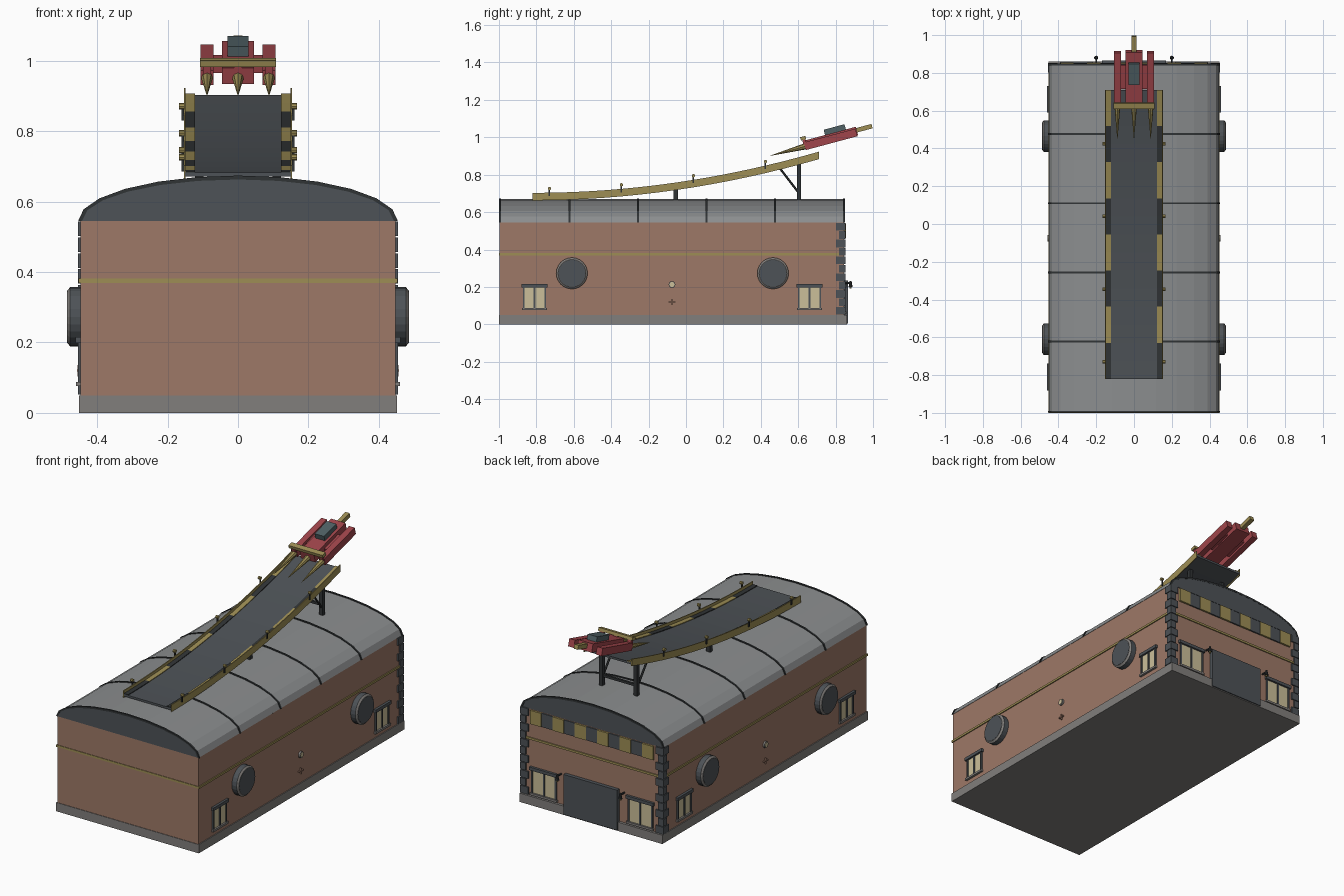
import bpy, bmesh
from math import sin, cos, pi, radians
from mathutils import Matrix, Vector

if "Cube" in bpy.data.objects:
    bpy.data.objects.remove(bpy.data.objects["Cube"])


def mat(name, r, g, b):
    m = bpy.data.materials.new(name)
    m.diffuse_color = (r, g, b, 1)
    m.use_nodes = True
    m.node_tree.nodes["Principled BSDF"].inputs["Base Color"].default_value = m.diffuse_color
    return m


BRICK = mat("brick", .34, .19, .135)
YELLOW = mat("yellow", .34, .27, .09)
DARK = mat("dark_metal", .075, .085, .095)
BLACK = mat("black_iron", .03, .034, .036)
STONE = mat("stone", .22, .21, .2)
ROOF = mat("roof_tin", .26, .27, .275)
RED = mat("red", .35, .06, .07)
CREAM = mat("cream_glass", .6, .52, .32)
GLASS = mat("canopy_glass", .08, .12, .13)
I = Matrix()


def finish(name, bm, m, M=I):
    bm.transform(M)
    bmesh.ops.recalc_face_normals(bm, faces=bm.faces)
    me = bpy.data.meshes.new(name)
    bm.to_mesh(me)
    bm.free()
    me.materials.append(m)
    o = bpy.data.objects.new(name, me)
    bpy.context.collection.objects.link(o)
    return o


def box(name, x, y, z, m, M=I):
    """Box from (min, max) pairs."""
    bm = bmesh.new()
    bmesh.ops.create_cube(bm, size=1)
    for v in bm.verts:
        v.co = Vector(((p[0] + p[1]) / 2 + c * (p[1] - p[0]) for p, c in zip((x, y, z), v.co)))
    return finish(name, bm, m, M)


def extrude(name, pts, vec, m):
    bm = bmesh.new()
    f = bm.faces.new([bm.verts.new(p) for p in pts])
    r = bmesh.ops.extrude_face_region(bm, geom=[f])
    bmesh.ops.translate(bm, vec=vec, verts=[v for v in r["geom"] if isinstance(v, bmesh.types.BMVert)])
    return finish(name, bm, m)


def cone(name, a, b, r1, r2, m, M=I, n=24):
    """Cylinder or cone from point a to point b."""
    a, b = Vector(a), Vector(b)
    bm = bmesh.new()
    bmesh.ops.create_cone(bm, cap_ends=True, segments=n, radius1=r1, radius2=r2, depth=(b - a).length)
    q = (b - a).to_track_quat('Z', 'Y').to_matrix().to_4x4()
    return finish(name, bm, m, M @ Matrix.Translation((a + b) / 2) @ q)


# Hall body
box("plinth", (-.452, .452), (-1, .86), (0, .05), STONE)
box("walls", (-.447, .447), (-.997, .845), (.05, .547), BRICK)
box("belt_course", (-.453, .453), (-1, .851), (.369, .381), YELLOW)


# Barrel roof with gables and ribs
def arch(y, g=0.0, n=12):
    return [(cos(pi * i / n) * (.449 + g), y, .545 + sin(pi * i / n) * (.124 + g)) for i in range(n + 1)]


extrude("barrel_roof", arch(-.99), (0, 1.83, 0), ROOF)
extrude("front_gable", arch(-.998, -.002), (0, .01, 0), DARK)
extrude("back_gable", arch(.838, -.002), (0, .01, 0), DARK)
for y in (-.994, -.622, -.256, .11, .476, .844):
    outer, inner = arch(y - .005, .005), arch(y - .005, -.006)
    extrude("roof_rib", outer + inner[::-1], (0, .01, 0), BLACK)


# Windows: local x runs along the wall, local y points outward
def window(M, w, z0, z1):
    h = w / 2
    box("window_pane", (-h, h), (-.01, .003), (z0, z1), CREAM, M)
    for x in (-h, 0, h):
        box("window_mullion", (x - .005, x + .005), (-.01, .008), (z0, z1), DARK, M)
    box("window_lintel", (-h - .013, h + .013), (-.01, .014), (z1 - .002, z1 + .016), DARK, M)
    box("window_sill", (-h - .01, h + .01), (-.01, .013), (z0 - .012, z0), STONE, M)


for s in (1, -1):
    S = Matrix.Translation((s * .447, 0, 0)) @ Matrix.Rotation(-s * pi / 2, 4, 'Z')
    T = lambda y: Matrix.Translation((0, y, 0)) @ S
    for y in (-.81, .66):
        window(T(y), .115, .088, .2)
    # Round side ports
    for y in (-.61, .465):
        cone("port_drum", (0, -.01, .273), (0, .03, .273), .084, .084, DARK, T(y))
        cone("port_rim", (0, .03, .273), (0, .038, .273), .084, .074, STONE, T(y))
        cone("port_cover", (0, .03, .273), (0, .039, .273), .072, .072, DARK, T(y))
    # Gauge and valve
    cone("gauge", (0, -.01, .213), (0, .01, .213), .018, .018, STONE, T(-.075), 16)
    cone("gauge_face", (0, 0, .213), (0, .012, .213), .013, .013, CREAM, T(-.075), 16)
    box("valve_bar", (-.018, .018), (-.005, .01), (.117, .123), BRICK, T(-.075))
    box("valve_stem", (-.003, .003), (-.005, .009), (.104, .136), BRICK, T(-.075))
    # Corner quoins at the back
    for i in range(11):
        w = .05 if i % 2 == 0 else .034
        z = .05 + i * .045
        xs = sorted((s * .454, s * (.454 - w)))
        box("corner_quoin", xs, (.853 - w, .853), (z + .002, z + .043), DARK)
    # Back windows and lamps
    window(Matrix.Translation((s * .305, .845, 0)), .15, .068, .2)
    cone("lamp_arm", (s * .2, .84, .222), (s * .2, .88, .222), .005, .005, BLACK, n=8)
    cone("lamp_shade", (s * .2, .88, .2), (s * .2, .88, .232), .011, .005, BLACK, n=10)
    cone("lamp_bulb", (s * .2, .88, .192), (s * .2, .88, .202), .006, .006, YELLOW, n=8)

# Back door and hazard band
box("back_door", (-.17, .17), (.84, .866), (.005, .235), DARK)
for i in range(11):
    x = -.39 + i * .78 / 11
    box("hazard_tile", (x, x + .78 / 11), (.84, .856 if i % 2 == 0 else .853), (.462, .54), DARK if i % 2 else YELLOW)


# Curved launch ramp
def rail_z(y):
    return .703 + .22 * ((y + .82) / 1.53) ** 2


def strip(name, x0, x1, y0, y1, top, bottom, n, m):
    ys = [y0 + (y1 - y0) * i / n for i in range(n + 1)]
    pts = [(x0, y, rail_z(y) + top) for y in ys] + [(x0, y, rail_z(y) + bottom) for y in ys[::-1]]
    return extrude(name, pts, (x1 - x0, 0, 0), m)


strip("ramp_deck", -.15, .15, -.82, .71, -.02, -.032, 16, DARK)
for s in (1, -1):
    strip("ramp_side_rail", s * .149, s * .154, -.82, .71, 0, -.04, 16, YELLOW)
    for i in range(8):
        y = -.82 + i * 1.53 / 8
        strip("ramp_edge_stripe", s * .122, s * .149, y, y + 1.53 / 8, -.016, -.022, 2, YELLOW if i % 2 else BLACK)
    for y in (-.73, -.345, .04, .425):
        z = rail_z(y) + .022
        box("marker_bracket", sorted((s * .154, s * .16)), (y - .004, y + .004), (z - .04, z), BLACK)
        cone("marker_light", (s * .152, y, z), (s * .167, y, z), .009, .009, YELLOW, n=8)
    # Ramp posts
    for y, w in ((.605, .011), (-.055, .012)):
        box("ramp_post", (s * .11 - w, s * .11 + w), (y - w, y + w), (.63, rail_z(y) - .025), BLACK)
    cone("ramp_brace", (s * .11, .605, .7), (s * .11, .5, rail_z(.5) - .03), .006, .006, BLACK, n=6)
box("post_crossbar", (-.11, .11), (.599, .611), (.715, .729), BLACK)

# Three-pronged craft tilted along the ramp
C = Matrix.Translation((0, .765, .99)) @ Matrix.Rotation(radians(15), 4, 'X')
box("craft_body", (-.046, .046), (-.14, .155), (-.02, .027), RED, C)
box("craft_canopy", (-.03, .03), (-.015, .1), (.025, .056), GLASS, C)
box("craft_tail", (-.013, .013), (.15, .24), (-.004, .02), YELLOW, C)
box("craft_crossbar", (-.108, .108), (-.147, -.118), (.032, .05), YELLOW, C)
box("craft_wing", (-.09, .09), (-.05, .08), (-.012, .006), RED, C)
for x in (-.088, 0, .088):
    cone("craft_prong", (x, -.13, -.004), (x, -.325, -.004), .017, .001, YELLOW, C, 8)
    box("crossbar_strut", (x - .012, x + .012), (-.14, -.122), (0, .034), RED, C)
    if x:
        box("craft_side_pod", (x - .018, x + .018), (-.135, .15), (-.024, .018), RED, C)
